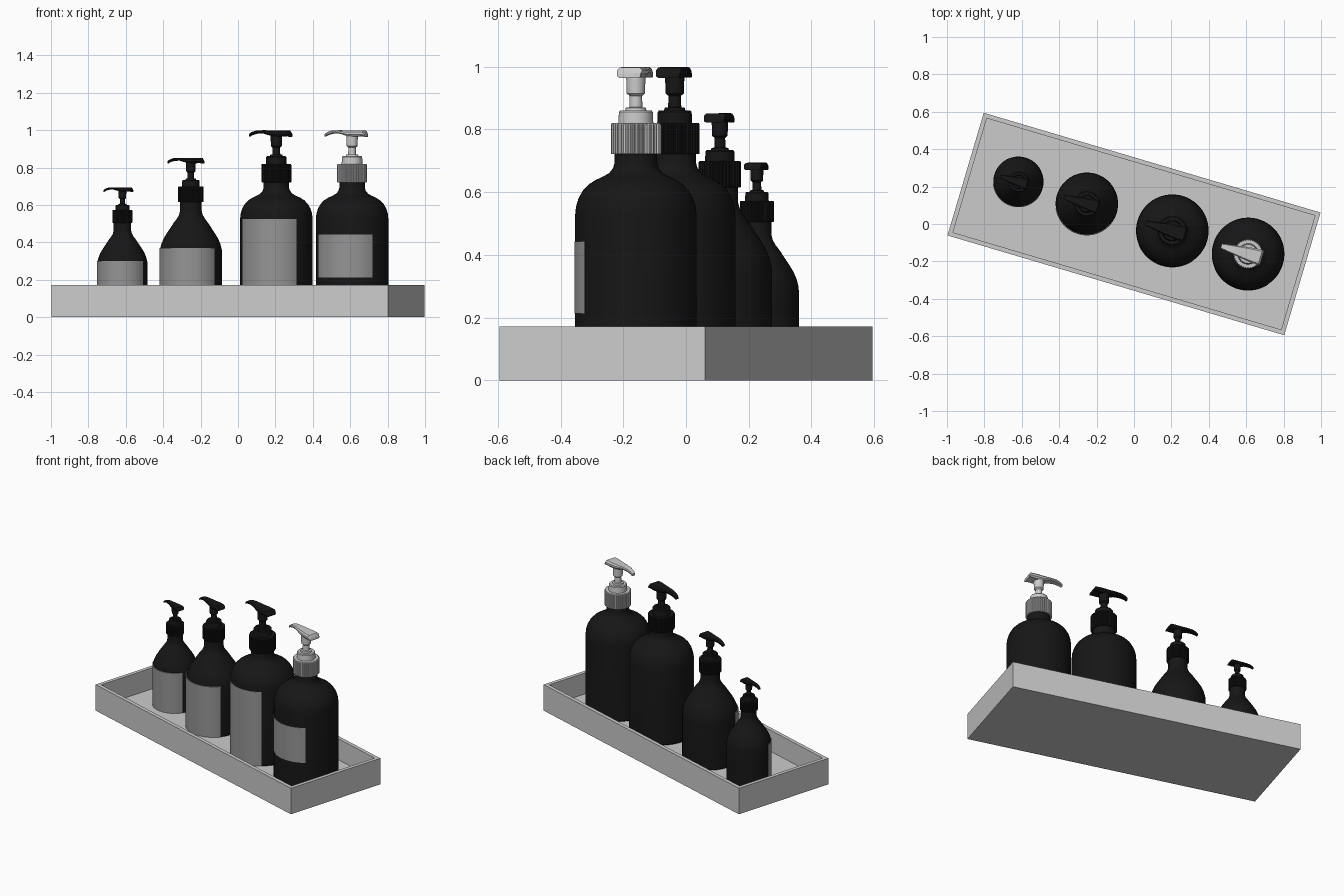
import bpy, bmesh, math
from mathutils import Matrix

if "Cube" in bpy.data.objects:
    bpy.data.objects.remove(bpy.data.objects["Cube"])

TILT = math.radians(-16.5)
FLOOR = 0.033


def material(name, v):
    m = bpy.data.materials.new(name)
    m.diffuse_color = (v, v, v, 1)
    m.use_nodes = True
    m.node_tree.nodes["Principled BSDF"].inputs["Base Color"].default_value = m.diffuse_color
    return m


BLACK = material("black", 0.008)
LABEL = material("label_grey", 0.3)


def finish(bm, name, matrix, mat=None, smooth=True):
    bmesh.ops.recalc_face_normals(bm, faces=bm.faces)
    me = bpy.data.meshes.new(name)
    bm.to_mesh(me)
    bm.free()
    ob = bpy.data.objects.new(name, me)
    bpy.context.collection.objects.link(ob)
    ob.matrix_world = matrix
    if mat:
        me.materials.append(mat)
    if smooth:
        bpy.ops.object.select_all(action='DESELECT')
        ob.select_set(True)
        bpy.context.view_layer.objects.active = ob
        bpy.ops.object.shade_smooth_by_angle(angle=math.radians(35))
    return ob


def loft(rings):
    """Skin a list of closed rings and cap both ends."""
    bm = bmesh.new()
    vs = [[bm.verts.new(p) for p in ring] for ring in rings]
    n = len(vs[0])
    for a, b in zip(vs, vs[1:]):
        for i in range(n):
            bm.faces.new((a[i], a[(i + 1) % n], b[(i + 1) % n], b[i]))
    bm.faces.new(vs[0][::-1])
    bm.faces.new(vs[-1])
    return bm


def lathe(profile, n=64, rib=0.0):
    """Revolve (r, z) points; rib pulls in alternate pairs of vertices."""
    return loft([[((r - rib * (i // 2 % 2)) * math.cos(math.tau * i / n),
                   (r - rib * (i // 2 % 2)) * math.sin(math.tau * i / n), z)
                  for i in range(n)] for r, z in profile])


# Heights are measured from the tray floor
SLOPED = [(0.160, 0), (0.167, 0.007), (0.167, 0.30), (0.165, 0.33), (0.158, 0.358),
          (0.146, 0.387), (0.131, 0.412), (0.110, 0.444), (0.091, 0.473),
          (0.074, 0.495), (0.063, 0.515), (0.058, 0.535), (0.058, 0.60)]
ROUNDED = [(0.186, 0), (0.194, 0.008), (0.194, 0.49), (0.191, 0.52), (0.183, 0.547),
           (0.169, 0.572), (0.150, 0.592), (0.128, 0.606), (0.104, 0.617),
           (0.085, 0.628), (0.073, 0.643), (0.068, 0.66), (0.068, 0.70)]

# Pump head stations: along spout, half width, top, underside
HEAD = [(-0.078, 0.039, 0.262, 0.243), (-0.068, 0.042, 0.277, 0.248),
        (-0.03, 0.040, 0.278, 0.245), (0.02, 0.034, 0.277, 0.248),
        (0.07, 0.026, 0.279, 0.262), (0.11, 0.020, 0.277, 0.260),
        (0.135, 0.016, 0.269, 0.253), (0.15, 0.013, 0.258, 0.244)]


def pump(name, base, mat):
    # ribbed collar
    finish(lathe([(0.077, 0), (0.080, 0.003), (0.080, 0.094), (0.077, 0.099)], 144, 0.004),
           name + "_collar", base, mat, False)
    # cap ring, thin stem and wider sleeve
    finish(lathe([(0.056, 0.095), (0.054, 0.135), (0.050, 0.14), (0.034, 0.14),
                  (0.032, 0.148), (0.021, 0.15), (0.020, 0.186), (0.029, 0.194),
                  (0.031, 0.25), (0.031, 0.262)], 40),
           name + "_stem", base, mat)
    # spout head
    rings = []
    for u, w, t, b in HEAD:
        e = (t - b) * 0.3
        rings.append([(-u, -w, b + e), (-u, -w * 0.8, b), (-u, w * 0.8, b), (-u, w, b + e),
                      (-u, w, t - e), (-u, w * 0.8, t), (-u, -w * 0.8, t), (-u, -w, t - e)])
    finish(loft(rings), name + "_spout", base, mat)


def bottle(name, x, y, scale, profile, pump_z, pump_scale, lab, pump_mat):
    place = Matrix.Translation((x, y, FLOOR)) @ Matrix.Rotation(TILT, 4, 'Z')
    finish(lathe(profile), name + "_body", place @ Matrix.Scale(scale, 4), BLACK)
    pump(name + "_pump",
         place @ Matrix.Translation((0, 0, pump_z)) @ Matrix.Scale(pump_scale, 4), pump_mat)
    # curved label facing the tray's front
    half, z0, z1 = lab
    r = profile[2][0] * scale
    rings = []
    for i in range(33):
        a = math.radians(half * (i / 16 - 1))
        s, c = math.sin(a), -math.cos(a)
        rings.append([(q * s, q * c, z) for q, z in
                      ((r - 0.003, z0), (r + 0.002, z0), (r + 0.002, z1), (r - 0.003, z1))])
    finish(loft(rings), name + "_label", place, LABEL)


# Tray: box with an inset, sunken floor
bm = bmesh.new()
bmesh.ops.create_cube(bm, size=1)
bmesh.ops.transform(bm, verts=bm.verts, matrix=Matrix.Translation((0, 0, 0.086))
                    @ Matrix.Diagonal((1.878, 0.684, 0.172, 1)))
top = max(bm.faces, key=lambda f: f.calc_center_median().z)
bmesh.ops.inset_region(bm, faces=[top], thickness=0.034)
inner = bmesh.ops.extrude_face_region(bm, geom=[top])
bmesh.ops.translate(bm, vec=(0, 0, FLOOR - 0.172),
                    verts=[g for g in inner["geom"] if isinstance(g, bmesh.types.BMVert)])
if top.is_valid:
    bmesh.ops.delete(bm, geom=[top], context='FACES_ONLY')
finish(bm, "tray", Matrix.Rotation(TILT, 4, 'Z'), None, False)

# Bottles, smallest to largest
bottle("small_bottle", -0.618, 0.226, 0.805, SLOPED, 0.472, 0.68, (70, 0.003, 0.268), BLACK)
bottle("medium_bottle", -0.252, 0.108, 1.0, SLOPED, 0.582, 0.85, (65, 0.003, 0.337), BLACK)
bottle("large_bottle", 0.205, -0.036, 1.0, ROUNDED, 0.688, 1.0, (50, 0.003, 0.492), BLACK)
bottle("pale_pump_bottle", 0.61, -0.16, 1.0, ROUNDED, 0.688, 1.0, (50, 0.18, 0.41), None)
